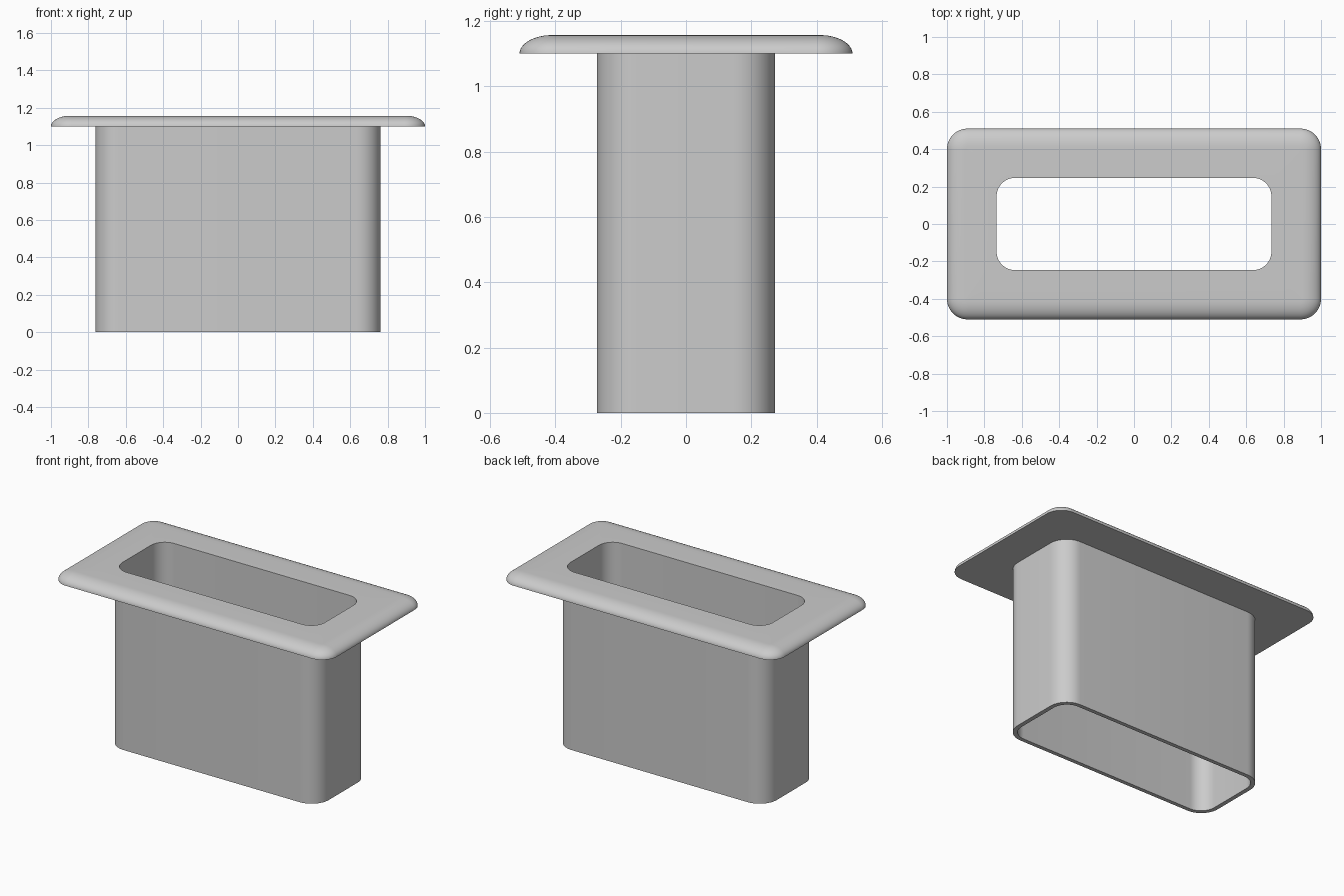
import bpy, bmesh
from math import sin, cos, pi

cube = bpy.data.objects.get("Cube")
if cube:
    bpy.data.objects.remove(cube, do_unlink=True)

HEIGHT, FLANGE_Z = 1.157, 1.10
EDGE = 0.1           # width of the rounded flange rim
CORNER_STEPS = 12
RIM_STEPS = 12

grey = bpy.data.materials.new("light_grey")
grey.use_nodes = True
colour = (0.6, 0.6, 0.6, 1)
grey.diffuse_color = colour
grey.node_tree.nodes["Principled BSDF"].inputs["Base Color"].default_value = colour


def rounded_ring(bm, hx, hy, radius, z):
    """Loop of vertices around a rounded rectangle, counter-clockwise."""
    ring = []
    for corner, (sx, sy) in enumerate([(1, 1), (-1, 1), (-1, -1), (1, -1)]):
        for i in range(CORNER_STEPS + 1):
            a = (corner + i / CORNER_STEPS) * pi / 2
            ring.append(bm.verts.new((sx * (hx - radius) + radius * cos(a),
                                      sy * (hy - radius) + radius * sin(a), z)))
    return ring


# Cross-section: outer wall, flange underside, rounded rim, flat top, inner wall
sections = [(0.763, 0.273, 0.125, 0), (0.763, 0.273, 0.125, FLANGE_Z)]
for i in range(RIM_STEPS + 1):
    t = i / RIM_STEPS * pi / 2
    inset = EDGE * (1 - cos(t))
    sections.append((1 - inset, 0.51 - inset, 0.11 - inset,
                     FLANGE_Z + (HEIGHT - FLANGE_Z) * sin(t)))
sections += [(0.735, 0.247, 0.1, HEIGHT), (0.735, 0.247, 0.1, 0)]

# Flanged sleeve: bridge each section to the next, closing at the bottom lip
bm = bmesh.new()
rings = [rounded_ring(bm, *s) for s in sections]
for lower, upper in zip(rings, rings[1:] + rings[:1]):
    n = len(lower)
    for i in range(n):
        j = (i + 1) % n
        bm.faces.new((lower[i], lower[j], upper[j], upper[i]))
bmesh.ops.recalc_face_normals(bm, faces=bm.faces)

mesh = bpy.data.meshes.new("flanged_sleeve")
bm.to_mesh(mesh)
bm.free()
mesh.materials.append(grey)
sleeve = bpy.data.objects.new("flanged_sleeve", mesh)
bpy.context.collection.objects.link(sleeve)

bpy.ops.object.select_all(action='DESELECT')
sleeve.select_set(True)
bpy.context.view_layer.objects.active = sleeve
bpy.ops.object.shade_smooth_by_angle()
